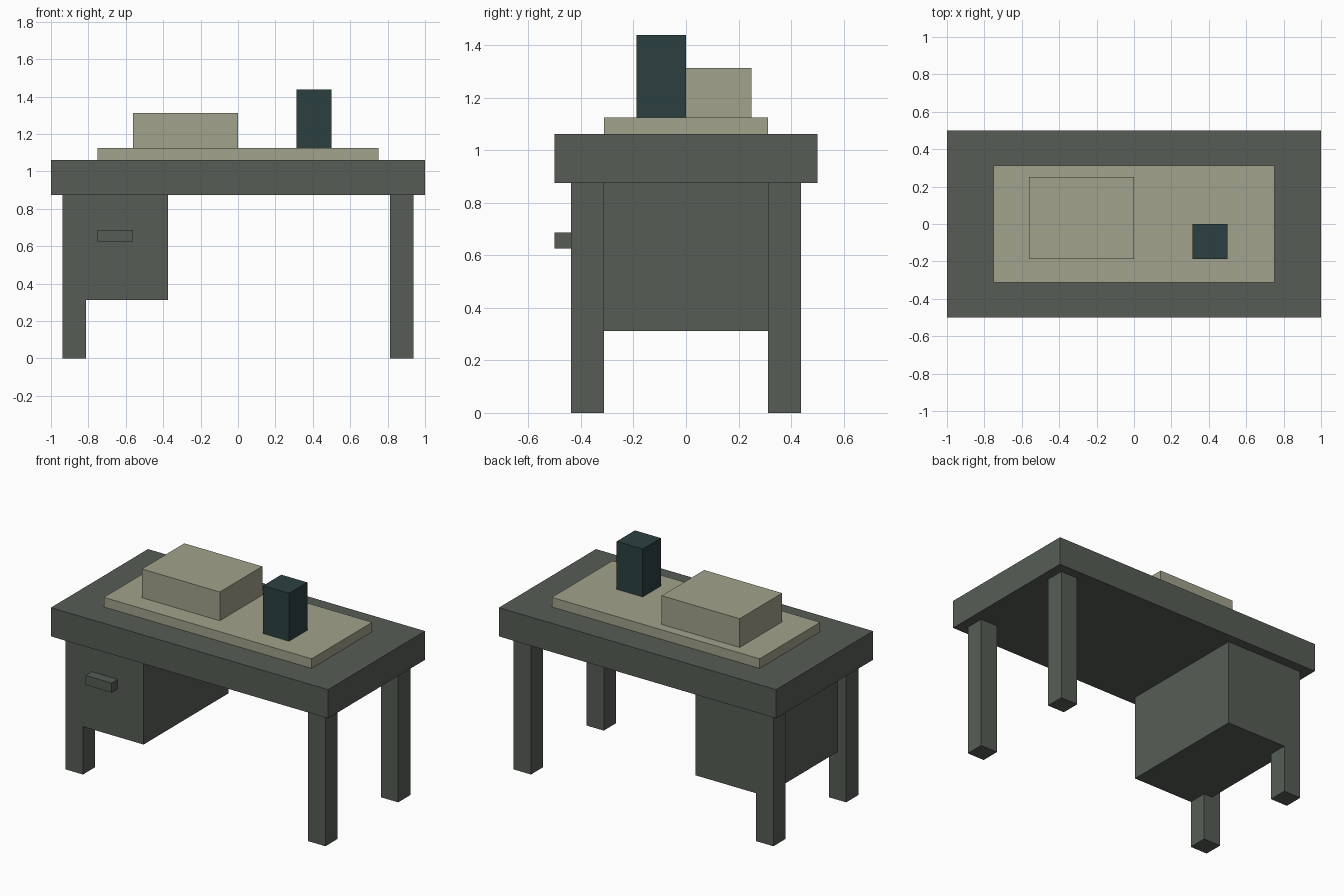
import bpy
from mathutils import Vector

cube = bpy.data.objects.get("Cube")
if cube:
    bpy.data.objects.remove(cube, do_unlink=True)


def material(name, rgb):
    """Make a flat material from 0-255 sRGB values."""
    lin = [((c / 255 + 0.055) / 1.055) ** 2.4 for c in rgb]
    mat = bpy.data.materials.new(name)
    mat.use_nodes = True
    mat.diffuse_color = (*lin, 1)
    bsdf = next(n for n in mat.node_tree.nodes if n.type == 'BSDF_PRINCIPLED')
    bsdf.inputs["Base Color"].default_value = (*lin, 1)
    bsdf.inputs["Roughness"].default_value = 0.8
    return mat


def box(name, low, high, mat):
    """Add a box spanning two opposite corners."""
    low, high = Vector(low), Vector(high)
    bpy.ops.mesh.primitive_cube_add(size=1, location=(low + high) / 2)
    obj = bpy.context.object
    obj.name = obj.data.name = name
    size = high - low
    for v in obj.data.vertices:
        v.co = v.co * size
    obj.data.materials.append(mat)
    return obj


desk_grey = material("desk grey green", (86, 93, 85))
paper = material("paper beige", (161, 162, 139))
teal = material("dark teal", (44, 64, 64))

# Desk top
box("desk_top", (-1, -0.5, 0.875), (1, 0.5, 1.0625), desk_grey)

# Four legs
for side, sx in (("right", -1), ("left", 1)):
    for end, sy in (("front", -1), ("back", 1)):
        x, y = sx * 0.875, sy * 0.375
        box(f"{end}_{side}_leg", (x - 0.0625, y - 0.0625, 0),
            (x + 0.0625, y + 0.0625, 0.875), desk_grey)

# Drawer cabinet, flush with the legs front and back, and its handle
box("drawer_cabinet", (-0.875, -0.4375, 0.3125), (-0.375, 0.4375, 0.875), desk_grey)
box("drawer_handle", (-0.75, -0.5, 0.625), (-0.5625, -0.4375, 0.6875), desk_grey)

# Items on the desk
box("desk_mat", (-0.75, -0.3125, 1.0625), (0.75, 0.3125, 1.125), paper)
box("paper_stack", (-0.5625, -0.1875, 1.125), (0, 0.25, 1.3125), paper)
box("pen_holder", (0.3125, -0.1875, 1.125), (0.5, 0, 1.4375), teal)
